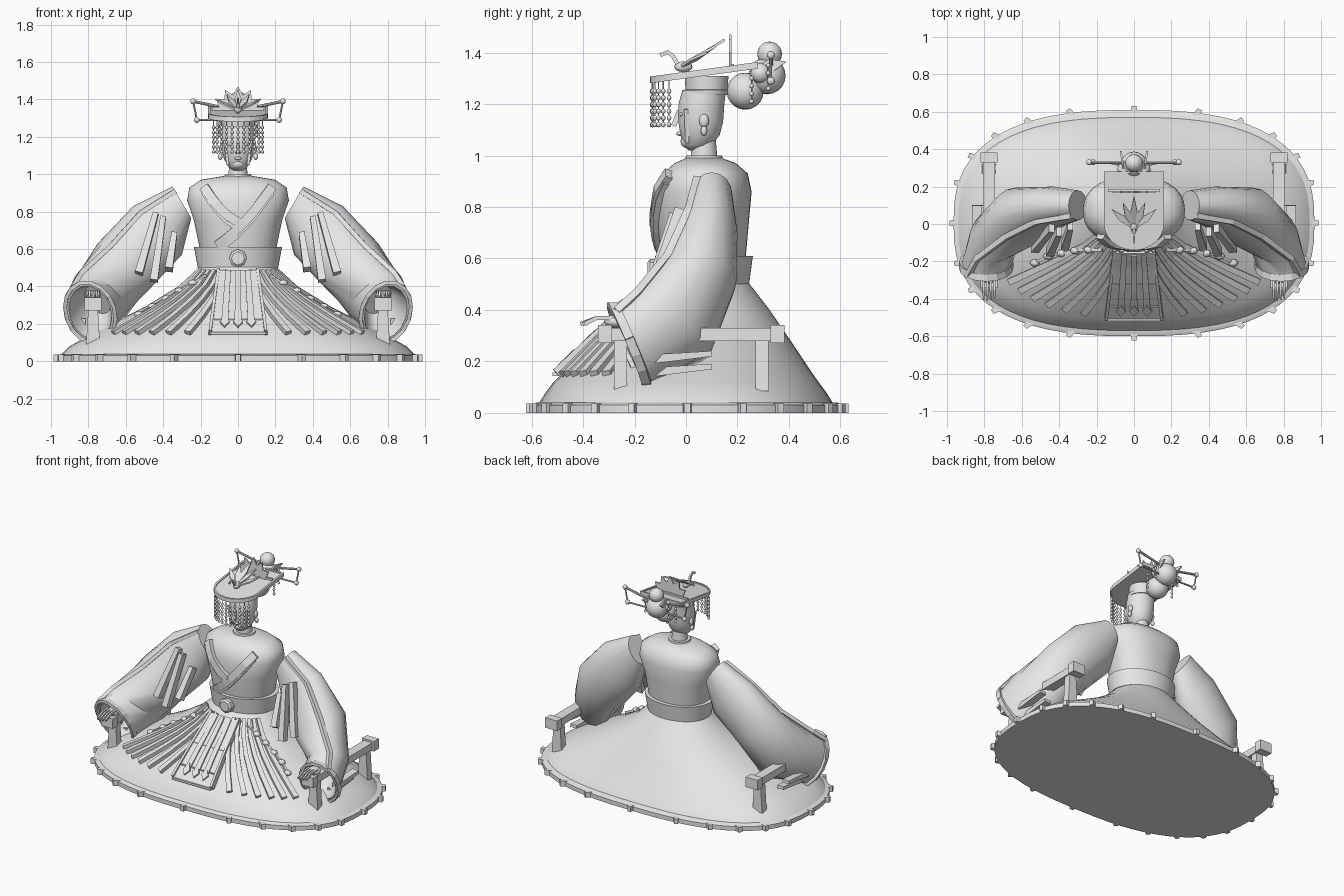
import bpy, bmesh, math
from mathutils import Vector, Matrix

if "Cube" in bpy.data.objects:
    bpy.data.objects.remove(bpy.data.objects["Cube"], do_unlink=True)

stone = bpy.data.materials.new("pale_grey")
stone.use_nodes = True
grey = (0.8, 0.8, 0.8, 1)
stone.diffuse_color = grey
stone.node_tree.nodes["Principled BSDF"].inputs["Base Color"].default_value = grey


def finish(name, bm, angle=35):
    bmesh.ops.recalc_face_normals(bm, faces=bm.faces)
    me = bpy.data.meshes.new(name)
    bm.to_mesh(me)
    bm.free()
    me.materials.append(stone)
    ob = bpy.data.objects.new(name, me)
    bpy.context.collection.objects.link(ob)
    bpy.ops.object.select_all(action='DESELECT')
    ob.select_set(True)
    bpy.context.view_layer.objects.active = ob
    if angle:
        bpy.ops.object.shade_smooth_by_angle(angle=math.radians(angle))
    return ob


def loft(name, rings, angle=35):
    """Skin a list of equal-length point rings and cap both ends."""
    bm = bmesh.new()
    vs = [[bm.verts.new(p) for p in r] for r in rings]
    n = len(vs[0])
    for a, b in zip(vs, vs[1:]):
        for i in range(n):
            bm.faces.new((a[i], a[(i + 1) % n], b[(i + 1) % n], b[i]))
    bm.faces.new(vs[0])
    bm.faces.new(vs[-1])
    return finish(name, bm, angle)


def oval(z, rx, ry, cy=0, n=2.0, count=64):
    pts = []
    for i in range(count):
        a = math.tau * i / count
        c, s = math.cos(a), math.sin(a)
        pts.append(Vector((math.copysign(abs(c) ** (2 / n), c) * rx,
                           cy + math.copysign(abs(s) ** (2 / n), s) * ry, z)))
    return pts


def ribbon(name, pts, side, width, thick, taper=1.0):
    """Rectangular strip along points; side is its width direction."""
    pts = [Vector(p) for p in pts]
    rings = []
    for i, p in enumerate(pts):
        t = (pts[min(i + 1, len(pts) - 1)] - pts[max(i - 1, 0)]).normalized()
        s = Vector(side)
        s = (s - t * s.dot(t)).normalized()
        up = t.cross(s) * thick / 2
        s = s * width / 2 * (1 + (taper - 1) * i / (len(pts) - 1))
        rings.append([p + s + up, p - s + up, p - s - up, p + s - up])
    return loft(name, rings, 0)


def box(name, lo, hi):
    x, y, z = [(a + b) / 2 for a, b in zip(lo, hi)]
    return ribbon(name, [(x, lo[1], z), (x, hi[1], z)], (1, 0, 0), hi[0] - lo[0], hi[2] - lo[2])


def balls(name, pts, r, scale=(1, 1, 1), seg=10):
    bm = bmesh.new()
    for p in pts:
        m = Matrix.Translation(p) @ Matrix.Diagonal((*scale, 1))
        bmesh.ops.create_uvsphere(bm, u_segments=seg, v_segments=max(6, seg // 2), radius=r, matrix=m)
    return finish(name, bm, 60)


def rod(name, a, b, r):
    a, b = Vector(a), Vector(b)
    d = b - a
    bm = bmesh.new()
    m = Matrix.Translation((a + b) / 2) @ d.to_track_quat('Z', 'Y').to_matrix().to_4x4()
    bmesh.ops.create_cone(bm, cap_ends=True, segments=8, radius1=r, radius2=r, depth=d.length, matrix=m)
    return finish(name, bm)


def leaf(name, a, tip, side, w, thick=0.01):
    a, tip = Vector(a), Vector(tip)
    mid = a.lerp(tip, 0.55)
    s = Vector(side).normalized() * w
    off = (tip - a).cross(s).normalized() * thick / 2
    quad = [a, mid + s, tip, mid - s]
    return loft(name, [[p + off for p in quad], [p - off for p in quad]], 0)


def section(table, z):
    """Oval radii of a body at height z."""
    for a, b in zip(table, table[1:]):
        if a[0] <= z <= b[0]:
            t = (z - a[0]) / (b[0] - a[0])
            return [p + (q - p) * t for p, q in zip(a, b)]


def on_front(table, x, z, lift=0.01):
    _, rx, ry, cy, n = section(table, z)
    return Vector((x, cy - ry * max(0, 1 - abs(x / rx) ** n) ** (1 / n) - lift, z))


# Base with notched rim
loft("base", [oval(z, rx, ry, 0.005, 2.6) for z, rx, ry in
              ((0, .965, .605), (.03, .965, .605), (.04, .945, .585))])
for i, p in enumerate(oval(0.018, .965, .605, 0.005, 2.6, 24)):
    out = Vector((p.x, p.y, 0)).normalized()
    side = Vector((-out.y, out.x, 0))
    ribbon("rim_tooth", [p - out * .05, p + out * .022], side, .05, .036, .5)

# Skirt, belt and torso
skirt = [(.04, .94, .57, 0, 2.6), (.08, .9, .545, 0, 2.6), (.12, .83, .515, 0, 2.5),
         (.17, .74, .47, .01, 2.4), (.29, .5, .37, .03, 2.2), (.4, .32, .27, .055, 2.1),
         (.51, .2, .17, .07, 2)]
torso = [(.58, .2, .16, .07, 2.2), (.75, .235, .18, .065, 2.2), (.86, .272, .185, .07, 2.3),
         (.93, .26, .165, .075, 2.3), (.97, .2, .12, .075, 2.2), (.99, .08, .07, .07, 2)]
loft("skirt", [oval(*r) for r in skirt])
loft("torso", [oval(*r) for r in torso], 50)
loft("belt", [oval(.5, .215, .175, .07), oval(.61, .235, .19, .07)])
loft("belt_buckle", [[(r * math.cos(k * math.tau / 8), y, .55 + r * math.sin(k * math.tau / 8))
                      for k in range(8)] for r, y in ((.048, -.09), (.048, -.14), (.035, -.15))], 0)

# Crossed collar bands
for name, a, b in (("collar_over", (.18, .93), (-.11, .62)), ("collar_under", (-.18, .93), (.01, .74))):
    path = []
    for k in range(7):
        t = k / 6
        x = a[0] + (b[0] - a[0]) * t
        z = a[1] + (b[1] - a[1]) * t - .03 * math.sin(math.pi * t)
        path.append((x, z))
    for off, w, lift in ((0, .05, .012), (.035, .025, .006)):
        ribbon(name, [on_front(torso, x, z - off, lift) for x, z in path],
               (a[1] - b[1], 0, -(a[0] - b[0])), w, .03)

# Radiating skirt pleats and beaded cords
heights = (.48, .4, .32, .24, .15)
for s in (-1, 1):
    for phi in (16, 24, 32, 40, 48, 56):
        path = []
        for z in heights:
            _, rx, ry, cy, n = section(skirt, z)
            x = s * rx * math.sin(math.radians(phi)) ** (2 / n)
            path.append(on_front(skirt, x, z, .012))
        a = math.radians(phi)
        ribbon("skirt_pleat", path, (s * math.cos(a), math.sin(a), 0), .022, .03, 1.6)
    cord = [on_front(skirt, s * (.17 + .36 * t), .46 - .21 * t, .04) for t in (0, .2, .4, .6, .8, 1)]
    ribbon("beaded_cord", cord, (0, 0, 1), .014, .014)
    balls("cord_beads", cord[1:], .02, (1.3, 1, .9))

# Front apron panel
def apron(k, z):
    return on_front(skirt, k * (.105 + .045 * (.48 - z) / .34), z, .02)

ribbon("apron_panel", [apron(0, z) for z in heights], (1, 0, 0), .2, .02, 1.4)
for k in (-1, 1):
    ribbon("apron_edge", [apron(k, z) for z in heights], (1, 0, 0), .016, .05)
for k in (-.5, 0, .5):
    ribbon("apron_ribbon", [apron(k, z) + Vector((0, -.015, 0)) for z in (.48, .4, .3, .21)], (1, 0, 0), .028, .02, 1.3)
    leaf("apron_tassel", apron(k, .24) + Vector((0, -.02, 0)), apron(k, .18) + Vector((0, -.02, 0)), (1, 0, 0), .025, .02)
for z in (.15, .22, .33):
    ribbon("apron_crossbar", [apron(-1, z), apron(1, z)], (0, 0, 1), .014, .04)

# Wide sleeves: centre, outward axis, backward axis
sleeve = [((.30, .10, .85), (.05, 0, .085), (0, .08, 0)),
          ((.43, .09, .70), (.13, 0, .13), (0, .11, 0)),
          ((.60, .04, .52), (.15, 0, .11), (.03, .155, -.02)),
          ((.74, -.06, .34), (.145, -.03, .08), (0, .15, -.10)),
          ((.79, -.22, .26), (.135, 0, .03), (0, .07, -.16)),
          ((.79, -.22, .26), (.115, 0, .025), (0, .06, -.14)),
          ((.75, -.08, .33), (.07, 0, .03), (0, .05, -.07))]
for s in (-1, 1):
    flip = Vector((s, 1, 1))
    rings = []
    for c, u, v in sleeve:
        ring = []
        for i in range(16):
            a = math.tau * i / 16
            ring.append((Vector(c) + Vector(u) * math.cos(a) + Vector(v) * math.sin(a)) * flip)
        rings.append(ring)
    loft("sleeve", rings, 40)
    ribbon("sleeve_seam", [r[14] for r in rings[:5]], (0, 1, 0), .03, .025)
    ribbon("cuff_trim", rings[4] + rings[4][:1], (0, 1, 0), .035, .02)
    for (xa, za), (xb, zb), y in (((.44, .79), (.53, .47), -.05), ((.40, .77), (.45, .43), -.07),
                                  ((.34, .68), (.37, .49), -.04)):
        ribbon("sleeve_fold", [(s * xa, y + .03, za), (s * xb, y - .08, zb)], (1, 0, 0), .03, .05, 1.4)
    for z, x in ((.21, .84), (.16, .80)):
        ribbon("sleeve_hem_fold", [(s * x, -.12, z), (s * x, .1, z + .02)], (0, 0, 1), .035, .05, .6)

    # Armrests
    x = s * .775
    box("armrest_rail", (x - .033, -.32, .28), (x + .033, .36, .33))
    for y, yl in ((-.315, -.255), (.355, .295)):
        box("armrest_end", (x - .046, y - .027, .272), (x + .046, y + .027, .342))
        ribbon("armrest_leg", [(x, yl, .29), (x, yl, .085)], (1, 0, 0), .05, .05, 1.5)

    # Hands
    balls("hand", [(x, -.27, .355)], .045, (1, 1.1, .6))
    for k in range(4):
        fx = x + (k - 1.5) * .019
        ribbon("finger", [(fx, -.28, .37), (fx, -.35, .368), (fx, -.41 + .008 * abs(k - 1), .345)],
               (1, 0, 0), .015, .016, .6)

# Neck and head
loft("neck_collar", [oval(.975, .075, .075, .07), oval(1.0, .07, .07, .07)])
loft("neck", [oval(.99, .052, .052, .07), oval(1.07, .045, .045, .07)])
loft("head", [oval(*r) for r in ((1.02, .025, .03, .04), (1.04, .052, .055, .045), (1.08, .074, .076, .055),
                                 (1.13, .088, .087, .057), (1.2, .09, .089, .06), (1.25, .085, .085, .07))], 60)
balls("chin", [(0, .01, 1.055)], .035, (1, .9, .8), 16)
ribbon("nose", [(0, -.025, 1.175), (0, -.048, 1.115)], (1, 0, 0), .014, .02, 1.8)
balls("lips", [(0, -.025, 1.085)], .018, (1.2, .7, .5))
for s in (-1, 1):
    balls("ear", [(s * .09, .07, 1.135)], .024, (.5, .8, 1.1))
    balls("earring", [(s * .095, .07, 1.095)], .013, (1, 1, 1.5))
    balls("eye", [(s * .035, -.018, 1.16)], .015, (1.3, .5, .6))
    ribbon("face_cord", [(s * .07, .0, 1.18), (s * .055, .005, 1.05)], (0, 1, 0), .015, .015)

# Crown cap and tilted board
loft("crown_cap", [oval(1.235, .088, .086, .075), oval(1.255, .09, .088, .075),
                   oval(1.256, .082, .082, .08), oval(1.31, .085, .085, .08)])

def board_z(y):
    return 1.295 + (y + .14) * .135

def board_outline(k, dz):
    arc = [(.16 * k * math.cos(a), -.14 * k * math.sin(a)) for a in [math.pi * i / 16 for i in range(17)]]
    arc = [(.16 * k, .14 + .14 * k)] + arc + [(-.16 * k, .14 + .14 * k)]
    return [Vector((x, y, board_z(y) + dz)) for x, y in arc]

loft("crown_board", [board_outline(1, -.014), board_outline(1, .012), board_outline(.92, .012),
                     board_outline(.92, .004)], 0)
ribbon("board_crossbar", [(-.14, .18, board_z(.18) + .01), (.14, .18, board_z(.18) + .01)], (0, 1, 0), .012, .015)

# Bead veil
veil = []
for k in range(-5, 6):
    a = math.radians(k * 12)
    x, y = .15 * math.sin(a), -.132 * math.cos(a)
    rod("veil_thread", (x, y, board_z(y)), (x, y, 1.12), .0025)
    veil += [(x, y, 1.12 + .026 * i) for i in range(6)]
balls("veil_beads", veil, .009, (1, 1, 1.15), 8)

# Bird ornament with fan of feathers
balls("bird_body", [(0, -.01, 1.345)], .03, (.7, 1.2, .7))
ribbon("bird_neck", [(0, -.03, 1.35), (0, -.05, 1.385), (0, -.07, 1.402), (0, -.1, 1.39)], (1, 0, 0), .016, .016, .4)
for k in range(-2, 3):
    tip = (k * .06, .15 - .035 * abs(k), 1.45 - .025 * abs(k))
    leaf("bird_feather", (0, -.03, 1.34), tip, (1, -k * .5, 0), .018)
    a = math.radians(k * 32)
    leaf("fan_petal", (k * .015, .172, 1.33), (.13 * math.sin(a), .172, 1.345 + .125 * math.cos(a)),
         (math.cos(a), 0, -math.sin(a)), .035)

# Hair buns and hairpins
for p, r in (((0, .23, 1.25), .072), ((0, .315, 1.31), .072), ((0, .325, 1.395), .048)):
    balls("hair_bun", [p], r, seg=20)
for s in (-1, 1):
    leaf("bun_wing", (s * .05, .24, 1.32), (s * .07, .39, 1.365), (0, 0, 1), .03)
    balls("small_bun", [(s * .05, .29, 1.32)], .04, seg=12)
    end, low = (s * .24, .33, 1.39), (s * .22, .33, 1.29)
    rod("hairpin", (0, .33, 1.34), end, .008)
    rod("hairpin_drop", end, low, .005)
    rod("hairpin_lower", (0, .32, 1.29), low, .006)
    balls("hairpin_knobs", [end, low], .016)
    for x, y, z in ((.1, .255, 1.3), (.09, .32, 1.35)):
        rod("hair_tassel", (s * x, y, z), (s * x, y, z - .1), .003)
        balls("hair_tassel_beads", [(s * x, y, z - .03 * k) for k in range(4)], .009)
